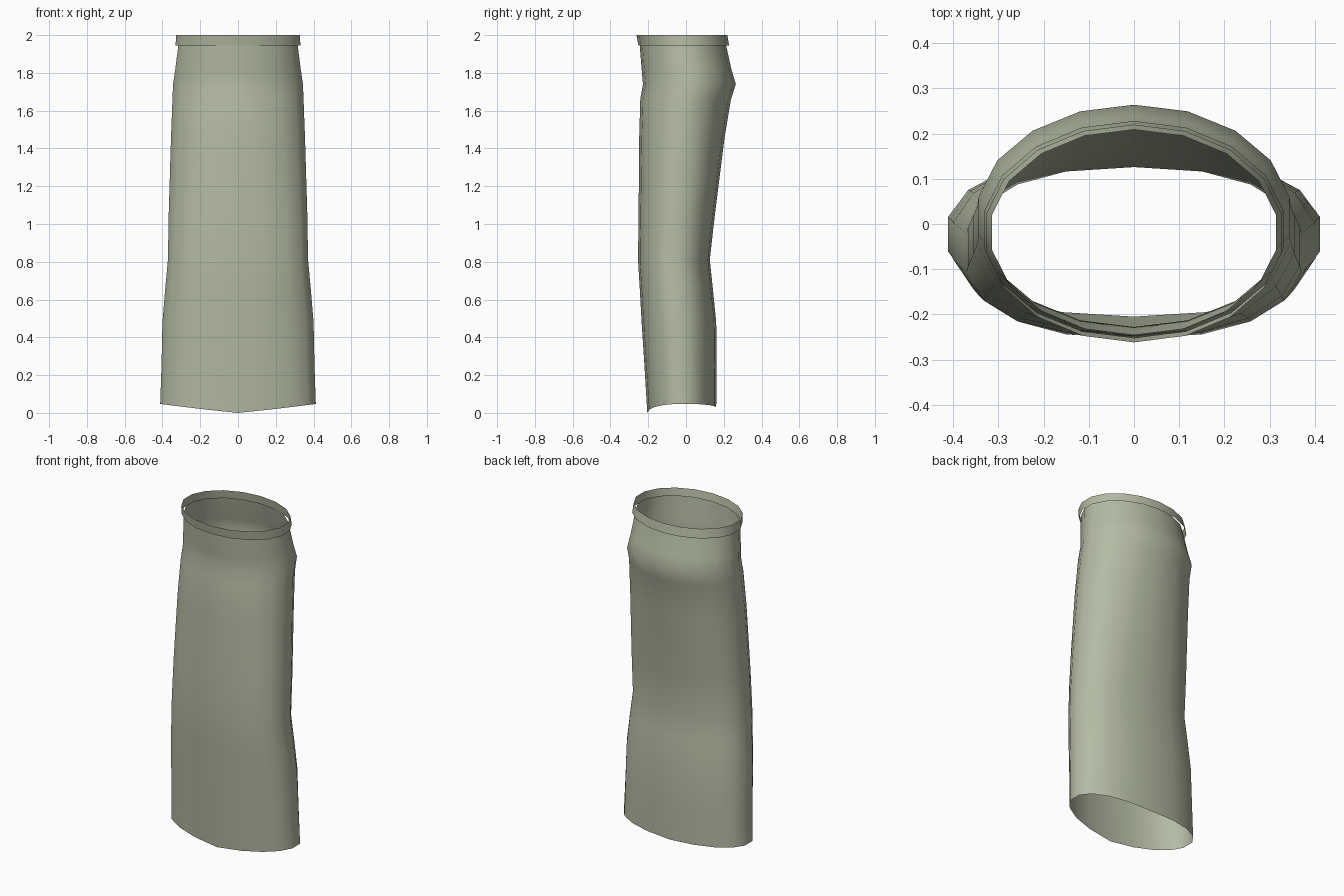
import bpy, bmesh, math

if "Cube" in bpy.data.objects:
    bpy.data.objects.remove(bpy.data.objects["Cube"])

SIDES = 18

fabric = bpy.data.materials.new("sage_green")
fabric.diffuse_color = (0.456, 0.497, 0.366, 1)
fabric.use_nodes = True
fabric.node_tree.nodes["Principled BSDF"].inputs["Base Color"].default_value = fabric.diffuse_color


def ring(bm, z, half_w, y_front, y_back, square=1.0, hem=False):
    """One oval cross-section; square < 1 flattens its front and back."""
    verts = []
    mid, depth = (y_front + y_back) / 2, (y_back - y_front) / 2
    width = half_w / math.sin(math.radians(80)) ** square
    for i in range(SIDES):
        a = 2 * math.pi * i / SIDES
        s, c = math.sin(a), math.cos(a)
        x = width * math.copysign(abs(s) ** square, s)
        y = mid + depth * math.copysign(abs(c) ** square, c)
        # the hem dips at the front and slightly at the back
        dz = 0
        if hem:
            dz = 0.048 * abs(s) if c < 0 else 0.03 + 0.018 * abs(s)
        verts.append(bm.verts.new((x, y, z + dz)))
    return verts


def loft(name, sections):
    """Open tube skinned through the sections, bottom to top."""
    bm = bmesh.new()
    rings = [ring(bm, *s) for s in sections]
    for low, high in zip(rings, rings[1:]):
        for i in range(SIDES):
            j = (i + 1) % SIDES
            bm.faces.new((low[j], low[i], high[i], high[j]))
    bmesh.ops.recalc_face_normals(bm, faces=bm.faces)
    mesh = bpy.data.meshes.new(name)
    bm.to_mesh(mesh)
    bm.free()
    mesh.materials.append(fabric)
    obj = bpy.data.objects.new(name, mesh)
    bpy.context.collection.objects.link(obj)
    bpy.context.view_layer.objects.active = obj
    obj.select_set(True)
    bpy.ops.object.shade_smooth_by_angle(angle=math.radians(50))
    obj.select_set(False)
    return obj


# sleeve: z, half width, front y, back y, squareness, hem
loft("sleeve_tube", [
    (0.00, 0.412, -0.205, 0.160, 0.90, True),
    (0.25, 0.405, -0.220, 0.162, 0.90),
    (0.48, 0.400, -0.235, 0.160, 0.90),
    (0.66, 0.385, -0.245, 0.142, 0.87),
    (0.81, 0.371, -0.254, 0.126, 0.85),
    (1.05, 0.367, -0.251, 0.153, 0.88),
    (1.45, 0.355, -0.248, 0.203, 0.95),
    (1.66, 0.347, -0.242, 0.238, 1.00),
    (1.74, 0.344, -0.228, 0.264, 1.00),
    (1.82, 0.332, -0.235, 0.240, 1.00),
    (1.96, 0.314, -0.246, 0.209, 1.00),
])

# loose band around the upper opening
loft("top_band", [
    (1.945, 0.331, -0.252, 0.228),
    (2.000, 0.327, -0.262, 0.219),
])
